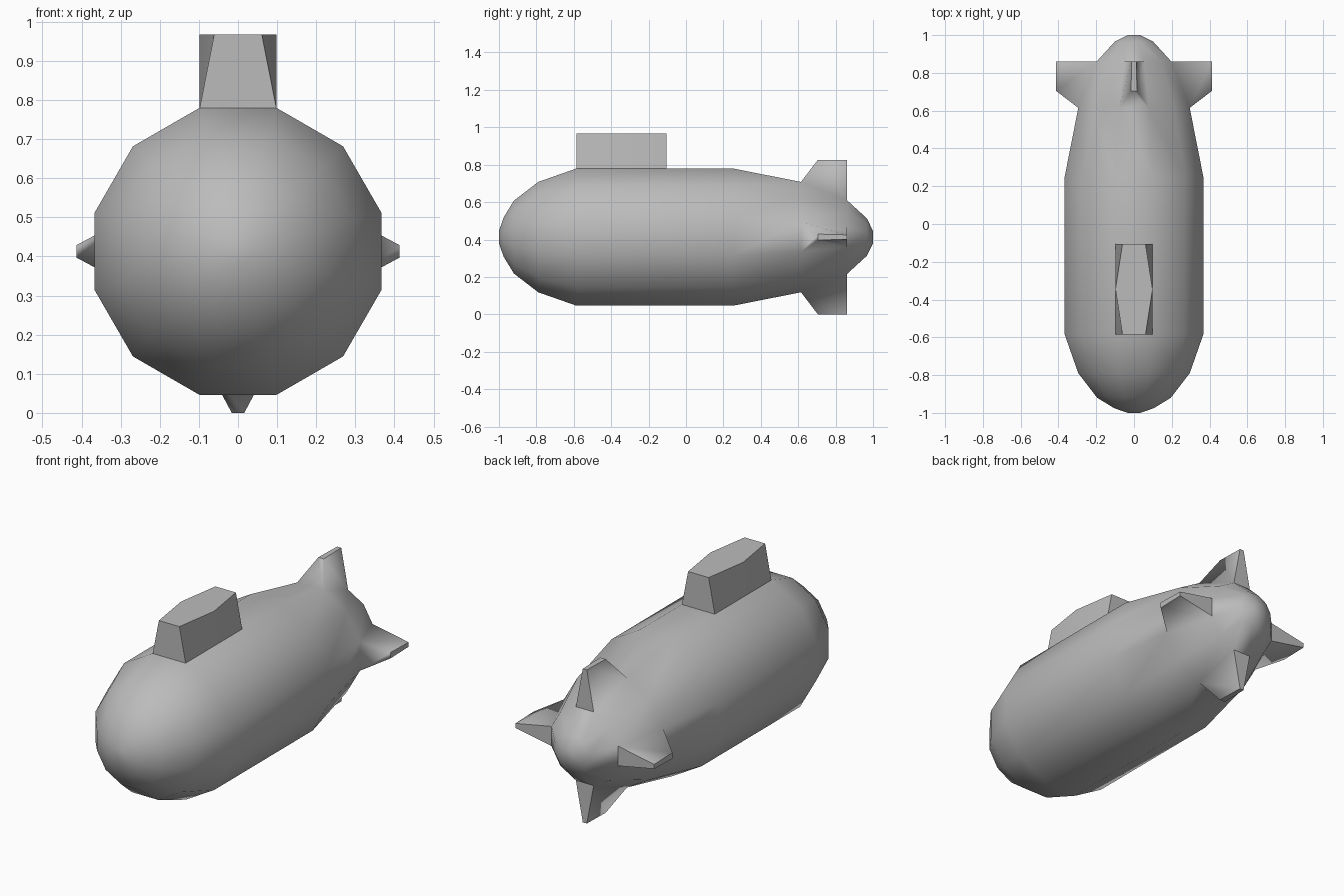
import bpy, bmesh, math
from mathutils import Vector

cube = bpy.data.objects.get("Cube")
if cube:
    bpy.data.objects.remove(cube, do_unlink=True)

SIDES = 12
AXIS_Z = 0.413
HALF = math.pi / SIDES

grey = bpy.data.materials.new("hull grey")
grey.use_nodes = True
grey.diffuse_color = (0.5, 0.5, 0.5, 1)
grey.node_tree.nodes["Principled BSDF"].inputs["Base Color"].default_value = (0.5, 0.5, 0.5, 1)


def finish(bm, name):
    """Turn a bmesh into a smooth shaded grey object."""
    bmesh.ops.recalc_face_normals(bm, faces=bm.faces)
    for f in bm.faces:
        f.smooth = True
    mesh = bpy.data.meshes.new(name)
    bm.to_mesh(mesh)
    bm.free()
    mesh.materials.append(grey)
    obj = bpy.data.objects.new(name, mesh)
    bpy.context.collection.objects.link(obj)
    return obj


def sharpen(face):
    for e in face.edges:
        e.smooth = False


# Hull: twelve-sided rings, given as (y, distance from axis to facet)
profile = [(-1, 0.033), (-0.975, 0.105), (-0.92, 0.195), (-0.79, 0.295),
           (-0.585, 0.367), (0.25, 0.367), (0.615, 0.295), (0.86, 0.198),
           (0.967, 0.1), (1, 0.033)]
bm = bmesh.new()
rings = []
for y, apothem in profile:
    r = apothem / math.cos(HALF)
    rings.append([bm.verts.new((r * math.cos((2 * k - 1) * HALF), y,
                                AXIS_Z + r * math.sin((2 * k - 1) * HALF)))
                  for k in range(SIDES)])
bm.faces.new(rings[0])
bm.faces.new(rings[-1])

# Tail fins: every third facet of this band is drawn out to a narrow tip
FIN_BAND = 6
for i, (a, b) in enumerate(zip(rings, rings[1:])):
    for k in range(SIDES):
        n = (k + 1) % SIDES
        if i != FIN_BAND or k % 3:
            bm.faces.new((a[k], a[n], b[n], b[k]))
            continue
        out = Vector((math.cos(2 * k * HALF), 0, math.sin(2 * k * HALF)))
        side = Vector((-out.z, 0, out.x))
        mid = Vector((0, 0, AXIS_Z)) + out * 0.413
        tip = [bm.verts.new(mid + side * s + Vector((0, y, 0)))
               for s, y in ((-0.016, 0.705), (0.016, 0.705), (0.012, 0.86), (-0.012, 0.86))]
        root = [a[k], a[n], b[n], b[k]]
        walls = [bm.faces.new((root[j], root[(j + 1) % 4], tip[(j + 1) % 4], tip[j]))
                 for j in range(4)]
        sharpen(walls[2])
        sharpen(bm.faces.new(tip))
finish(bm, "hull_with_tail_fins")

# Tower: straight sides at the base, corners pinched in at the top
bm = bmesh.new()
outline = [(-1, -0.585), (1, -0.585), (1, -0.345), (1, -0.105), (-1, -0.105), (-1, -0.345)]
base = [bm.verts.new((x * 0.098, y, 0.78)) for x, y in outline]
top = [bm.verts.new((x * (0.098 if y == -0.345 else 0.061), y, 0.967)) for x, y in outline]
for j in range(6):
    n = (j + 1) % 6
    wall = bm.faces.new((base[j], base[n], top[n], top[j]))
    if j in (0, 3):
        sharpen(wall)
sharpen(bm.faces.new(top))
finish(bm, "tower")
